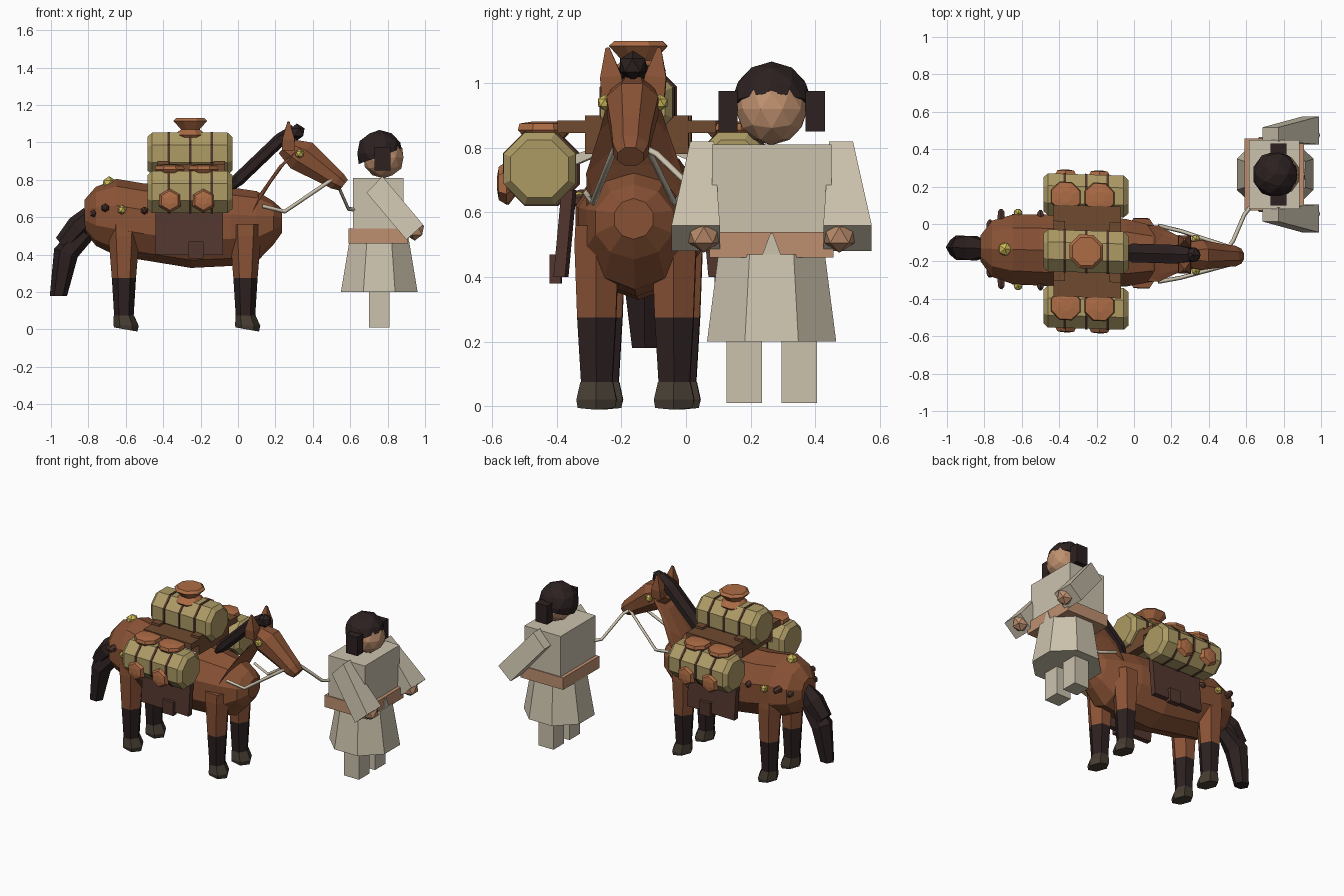
import bpy, bmesh, math
from mathutils import Vector, Matrix

cube = bpy.data.objects.get("Cube")
if cube:
    bpy.data.objects.remove(cube)


def material(name, *rgb):
    m = bpy.data.materials.new(name)
    m.use_nodes = True
    m.diffuse_color = (*rgb, 1)
    m.node_tree.nodes["Principled BSDF"].inputs["Base Color"].default_value = (*rgb, 1)
    return m


COAT = material("chestnut coat", .25, .085, .036)
DARK = material("dark hair", .026, .015, .015)
HOOF = material("hoof grey", .06, .046, .032)
KHAKI = material("khaki cloth", .42, .33, .13)
CLAY = material("terracotta", .42, .15, .06)
LEATHER = material("dark leather", .084, .037, .027)
WOOD = material("wood", .16, .07, .03)
SKIN = material("skin tan", .52, .28, .16)
BRASS = material("brass yellow", .6, .48, .1)
ROBE = material("undyed cloth", .6, .54, .42)


def lead(x):
    """Centre line of the slightly turned horse."""
    return -.155 - .03 * x


def finish(name, bm, mat, horse):
    if horse:
        for v in bm.verts:
            v.co.y += lead(v.co.x)
    bmesh.ops.recalc_face_normals(bm, faces=bm.faces)
    me = bpy.data.meshes.new(name)
    bm.to_mesh(me)
    bm.free()
    me.materials.append(mat)
    ob = bpy.data.objects.new(name, me)
    bpy.context.collection.objects.link(ob)
    return ob


def ring(c, u, v, n):
    """Flat-sided polygon around c with half extents u and v."""
    c, u, v = Vector(c), Vector(u), Vector(v)
    k = 1 / math.cos(math.pi / n)
    angles = [(i + .5) * math.tau / n for i in range(n)]
    return [c + (u * math.cos(a) + v * math.sin(a)) * k for a in angles]


def tube(name, rings, mat, horse=True):
    bm = bmesh.new()
    rows = [[bm.verts.new(p) for p in r] for r in rings]
    n = len(rows[0])
    for a, b in zip(rows, rows[1:]):
        for i in range(n):
            j = (i + 1) % n
            bm.faces.new((a[i], a[j], b[j], b[i]))
    bm.faces.new(rows[0])
    bm.faces.new(rows[-1])
    return finish(name, bm, mat, horse)


def loft(name, secs, mat, n=8, y=0):
    """Sections: x, z, half width, half height, tilt in degrees."""
    rings = []
    for x, z, w, h, t in secs:
        t = math.radians(t)
        rings.append(ring((x, y, z), (0, w, 0), (-h * math.sin(t), 0, h * math.cos(t)), n))
    return tube(name, rings, mat)


def lathe(name, base, axis, prof, mat, n=8):
    """Profile of (radius, distance along axis)."""
    axis = Vector(axis)
    u = Vector((1, 0, 0))
    v = axis.cross(u)
    return tube(name, [ring(Vector(base) + axis * d, u * r, v * r, n) for r, d in prof], mat)


def box(name, lo, hi, mat, horse=True):
    lo, hi = Vector(lo), Vector(hi)
    c, s = (lo + hi) / 2, (hi - lo) / 2
    u, v = (s.x, 0, 0), (0, s.y, 0)
    return tube(name, [ring((c.x, c.y, z), u, v, 4) for z in (lo.z, hi.z)], mat, horse)


def ball(name, c, r, mat, horse=True, sub=1, cut=None):
    bm = bmesh.new()
    bmesh.ops.create_icosphere(bm, subdivisions=sub, radius=r, matrix=Matrix.Translation(c))
    if cut:
        bmesh.ops.bisect_plane(bm, geom=bm.verts[:] + bm.edges[:] + bm.faces[:],
                               plane_co=cut[0], plane_no=cut[1], clear_inner=True)
        bmesh.ops.holes_fill(bm, edges=[e for e in bm.edges if e.is_boundary])
    return finish(name, bm, mat, horse)


def rope(name, pts, r=.011):
    cu = bpy.data.curves.new(name, 'CURVE')
    cu.dimensions = '3D'
    cu.bevel_depth, cu.bevel_resolution, cu.use_fill_caps = r, 0, True
    sp = cu.splines.new('POLY')
    sp.points.add(len(pts) - 1)
    for p, co in zip(sp.points, pts):
        p.co = (*co, 1)
    cu.materials.append(ROBE)
    bpy.context.collection.objects.link(bpy.data.objects.new(name, cu))


# Horse trunk, neck and head
loft("horse_body", [(-.82, .61, .07, .08, 0), (-.76, .605, .15, .15, 0), (-.65, .6, .185, .195, 0),
                    (-.5, .575, .19, .195, 0), (-.25, .55, .195, .21, 0), (-.04, .55, .18, .2, 0),
                    (.1, .55, .15, .18, 0), (.19, .57, .12, .11, 0), (.235, .58, .06, .06, 0)], COAT, 10)
loft("horse_neck", [(.06, .6, .15, .17, -30), (.1, .665, .15, .155, -30), (.19, .815, .105, .12, -40),
                    (.29, .935, .075, .09, -50)], COAT)
loft("horse_head", [(.25, .98, .06, .05, -40), (.34, .93, .08, .09, -40), (.46, .845, .062, .065, -38),
                    (.53, .795, .055, .052, -38), (.565, .772, .04, .036, -38)], COAT)
loft("mane", [(-.04, .755, .03, .015, 45), (0, .8, .05, .03, 45), (.23, 1.02, .05, .03, 45),
              (.3, 1.06, .035, .03, 20)], DARK, 6)
ball("forelock", (.315, 0, 1.055), .046, DARK)

# Legs, ears and tack that repeat on each side
for s, side in ((-1, "right"), (1, "left")):
    for x, place in ((.04, "front"), (-.61, "hind")):
        y = s * .12
        loft(f"{side}_{place}_thigh", [(x, .56, .065, .075, 90), (x, .5, .068, .072, 90),
                                       (x, .275, .06, .056, 90)], COAT, 6, y)
        loft(f"{side}_{place}_shin", [(x, .275, .06, .056, 90), (x, .07, .048, .045, 90)], DARK, 6, y)
        loft(f"{side}_{place}_hoof", [(x, .075, .05, .047, 90), (x + .012, .02, .062, .058, 90),
                                      (x + .01, 0, .058, .055, 80)], HOOF, 6, y)
    lathe(f"{side}_ear", (.27, s * .062, .96), (0, s * .12, 1), [(.035, 0), (.033, .06), (.006, .15)], COAT, 4)
    ball(f"{side}_bridle_bell", (.33, s * .085, .94), .026, BRASS)
    ball(f"{side}_rump_bell", (-.62, s * .195, .64), .026, BRASS)
    for x, z in ((-.71, .65), (-.5, .635), (-.77, .62)):
        lathe(f"{side}_stud", (x, s * (.1 if x < -.75 else .16), z), (0, s, 0),
              [(.02, 0), (.017, .04), (.006, .055)], LEATHER, 6)
    # Saddle flap, stirrup block and blanket
    tube(f"{side}_saddle_flap", [ring((-.26, s * .215, .67), (.18, 0, 0), (0, .018, 0), 4),
                                 ring((-.26, s * .24, .4), (.18, 0, 0), (0, .018, 0), 4)], LEATHER)
    box(f"{side}_stirrup", (-.265, s * .255 - .018, .38), (-.185, s * .255 + .018, .47), LEATHER)
    tube(f"{side}_blanket", [ring((-.25, s * .05, .82), (.16, 0, 0), (0, 0, .012), 4),
                             ring((-.25, s * .2, .76), (.16, 0, 0), (0, s * .01, .012), 4),
                             ring((-.25, s * .22, .66), (.16, 0, 0), (0, s * .012, 0.004), 4)], ROBE)
    # Reins
    path = [(.5, .05, .8), (.25, .125, .63), (.13, .15, .66)]
    rope(f"{side}_rein", [(x, lead(x) + s * y, z) for x, y, z in path])

# Tail and crupper bell
loft("tail_root", [(-.79, .61, .04, .045, 40), (-.86, .545, .065, .055, 40),
                   (-.94, .45, .05, .045, 40)], DARK, 6)
loft("tail_end", [(-.82, .52, .04, .05, 50), (-.92, .41, .065, .058, 70), (-.96, .18, .04, .04, 90)], DARK, 6)
ball("crupper_bell", (-.69, 0, .78), .04, BRASS)

# Pack frame
box("pack_board", (-.43, -.245, .845), (-.07, .245, .885), WOOD)
for x in (-.4, -.1):
    box("pack_beam", (x - .03, -.16, .78), (x + .03, .16, .9), WOOD)


# Bed rolls with straps
def roll(name, y, z, r):
    prof = [(-.485, r * .8), (-.46, r), (-.055, r), (-.03, r * .8)]
    loft(name, [(x, z, q, q, 0) for x, q in prof], KHAKI, 8, y)
    for x in (-.37, -.255, -.14):
        loft(name + "_strap", [(x + d, z, r + .004, r + .004, 0) for d in (-.007, .007)], LEATHER, 8, y)


roll("top_roll", 0, .94, .112)
for s, side in ((-1, "right"), (1, "left")):
    roll(side + "_roll", s * .3, .735, .112)
    for x in (-.365, -.185):
        lathe(f"{side}_upper_pot", (x, s * .29, .82), (0, 0, 1),
              [(.05, 0), (.08, .035), (.075, .055), (.03, .062)], CLAY)
        lathe(f"{side}_outer_pot", (x, s * .385, .69), (0, s, 0),
              [(.035, 0), (.058, .02), (.045, .045), (.02, .05)], CLAY, 6)
lathe("top_pot", (-.255, 0, 1.0), (0, 0, 1),
      [(.05, 0), (.085, .04), (.05, .07), (.09, .115), (.075, .13)], CLAY)

# Lead rope
rope("lead_rope", [(.5, -.13, .8), (.53, -.09, .78), (.59, .05, .645), (.63, .1, .64)])

# Handler: robe, sash and legs
MID = .265
box("robe_torso", (.615, MID - .185, .47), (.885, MID + .185, .81), ROBE, False)
tube("robe_skirt", [ring((.755, MID, z), (a, 0, 0), (0, b, 0), 8)
                    for z, a, b in ((.2, .205, .2), (.47, .16, .165))], ROBE, False)
box("sash", (.592, MID - .192, .46), (.908, MID + .192, .54), SKIN, False)
tube("robe_fold", [[Vector((x, MID + y, z)) for y, z in ((-.032, .46), (.032, .46), (.004, .535), (-.004, .535))]
                   for x in (.905, .913)], ROBE, False)
for s, side in ((-1, "right"), (1, "left")):
    y = MID + s * .085
    box(side + "_leg", (.7, y - .055, .01), (.81, y + .055, .21), ROBE, False)
    tube(side + "_sleeve", [ring((.73, MID + s * .215, .775), (0, .037, 0), (.042, 0, .044), 4),
                            ring((.945, MID + s * .235, .52), (0, .075, 0), (.045, 0, .04), 4)], ROBE, False)
    ball(side + "_hand", (.945, MID + s * .21, .53), .055, SKIN, False)
    y = MID + s * .135
    box(side + "_hair_bunch", (.73, y - .03, .85), (.815, y + .03, .975), DARK, False)

# Handler: head and hair
ball("face", (.778, MID, .92), .112, SKIN, False, 2)
ball("hair", (.757, MID, .942), .125, DARK, False, 2, ((.757, MID, .925), (-.36, 0, 1)))
